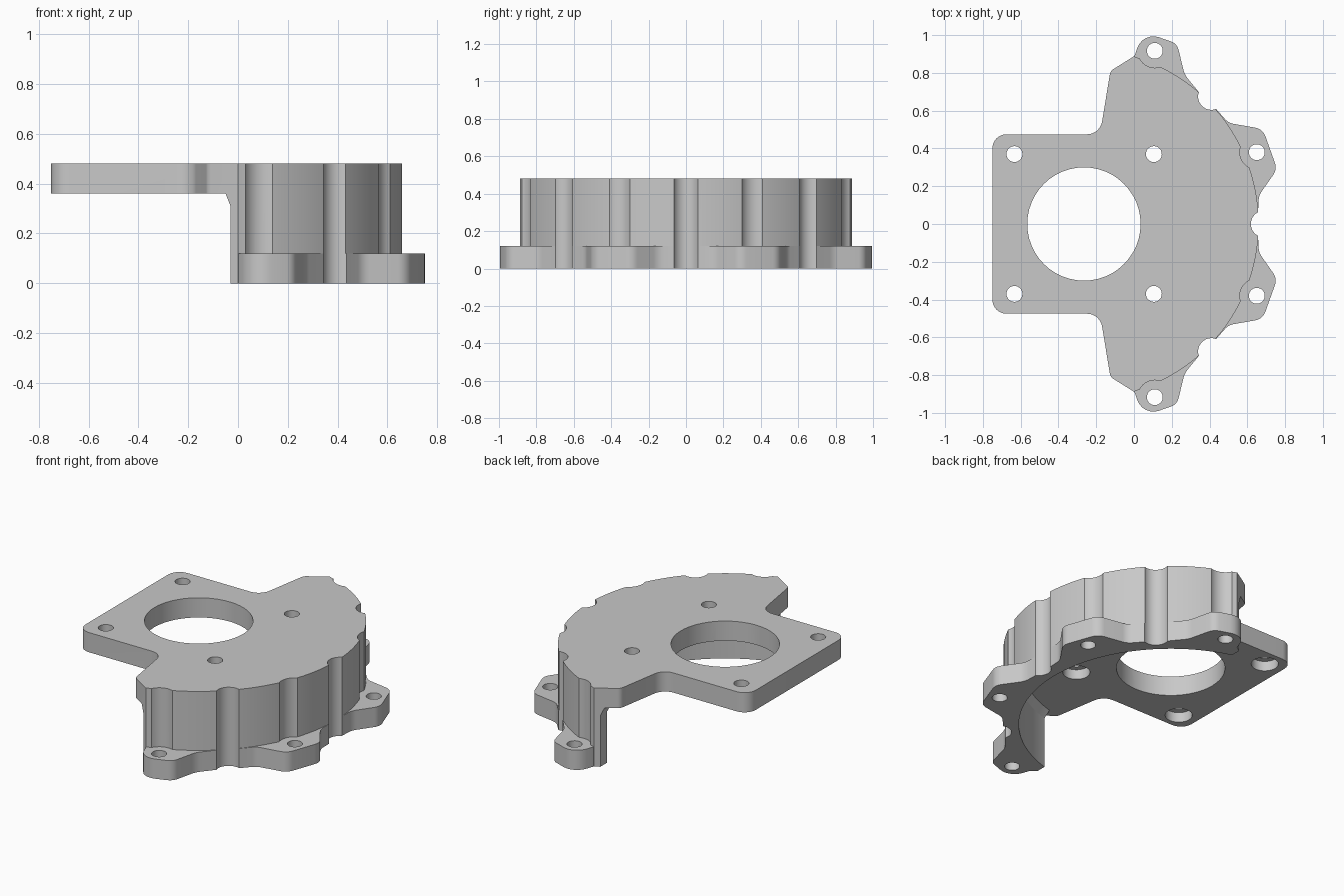
import bpy, bmesh, math
from mathutils import Vector

if "Cube" in bpy.data.objects:
    bpy.data.objects.remove(bpy.data.objects["Cube"])

CX, R_OUT, R_IN = -0.265, 0.925, 0.84   # shared axis of bore and curved wall
TOP, PLATE, FLANGE = 0.48, 0.36, 0.12   # heights

grey = bpy.data.materials.new("light grey metal")
grey.use_nodes = True
grey.diffuse_color = (0.58, 0.58, 0.58, 1)
grey.node_tree.nodes["Principled BSDF"].inputs["Base Color"].default_value = grey.diffuse_color


def loft(name, rings):
    """Closed solid through equal-length rings of 3D points."""
    bm = bmesh.new()
    loops = [[bm.verts.new(p) for p in ring] for ring in rings]
    bm.faces.new(loops[0])
    bm.faces.new(loops[-1])
    for a, b in zip(loops, loops[1:]):
        for i in range(len(a)):
            j = (i + 1) % len(a)
            bm.faces.new((a[i], a[j], b[j], b[i]))
    bmesh.ops.recalc_face_normals(bm, faces=bm.faces)
    mesh = bpy.data.meshes.new(name)
    bm.to_mesh(mesh)
    bm.free()
    mesh.materials.append(grey)
    obj = bpy.data.objects.new(name, mesh)
    bpy.context.collection.objects.link(obj)
    return obj


def prism(name, outline, z0, z1):
    return loft(name, [[(x, y, z) for x, y in outline] for z in (z0, z1)])


def circle(x, y, r, n=48):
    return [(x + r * math.cos(2 * math.pi * i / n), y + r * math.sin(2 * math.pi * i / n))
            for i in range(n)]


def rounded(corners, steps=6):
    """Polygon of (x, y, radius) corners with filleted corners."""
    out = []
    for i, (x, y, r) in enumerate(corners):
        p = Vector((x, y))
        if r == 0:
            out.append((x, y))
            continue
        u = (Vector(corners[i - 1][:2]) - p).normalized()
        v = (Vector(corners[(i + 1) % len(corners)][:2]) - p).normalized()
        half = u.angle(v) / 2
        c = p + (u + v).normalized() * (r / math.sin(half))
        t = r / math.tan(half)
        a, b = p + u * t - c, p + v * t - c
        ang = a.angle_signed(b)
        for k in range(steps + 1):
            s = -ang * k / steps
            out.append((c.x + a.x * math.cos(s) - a.y * math.sin(s),
                        c.y + a.x * math.sin(s) + a.y * math.cos(s)))
    return out


def combine(target, other, operation):
    mod = target.modifiers.new(operation.lower(), 'BOOLEAN')
    mod.operation, mod.object, mod.solver = operation, other, 'EXACT'
    bpy.context.view_layer.objects.active = target
    bpy.ops.object.modifier_apply(modifier=mod.name)
    bpy.data.objects.remove(other)


def cut_round(target, x, y, r, z0, z1):
    combine(target, prism("cutter", circle(x, y, r), z0, z1), 'DIFFERENCE')


# Full-height body: square motor plate flowing into a curved wall
half = [(-0.75, 0.475, 0.075), (-0.18, 0.475, 0.08), (-0.125, 0.81, 0.04), (0, 0.888, 0)]
start = math.acos((0.02 - CX) / R_OUT)
for i in range(40):
    a = start * (1 - i / 40)
    half.append((CX + R_OUT * math.cos(a), R_OUT * math.sin(a), 0))
outline = half + [(CX + R_OUT, 0, 0)] + [(x, -y, r) for x, y, r in reversed(half)]
body = prism("mounting_bracket", rounded(outline), 0, TOP)

ears = [(0.11, 0.917), (0.65, 0.38)]
ear_outlines = [
    [(0.05, 0.8, 0), (0.002, 0.888, 0), (0.048, 1.018, 0.09), (0.228, 0.955, 0.06),
     (0.268, 0.79, 0.12), (0.35, 0.69, 0), (0.3, 0.66, 0)],
    [(0.40, 0.58, 0), (0.43, 0.614, 0), (0.50, 0.535, 0.08), (0.682, 0.503, 0.07),
     (0.758, 0.29, 0.07), (0.66, 0.15, 0.1), (0.657, 0.06, 0), (0.60, 0.06, 0)],
]

for side in (1, -1):
    # Screw-head clearance pockets above the ears
    for x, y in ears:
        cut_round(body, x, side * y, 0.09, FLANGE, 0.6)
    # Low bolt ears around the wall foot
    for pts in ear_outlines:
        ear = prism("ear", [(x, side * y) for x, y in rounded(pts)], 0, FLANGE)
        combine(body, ear, 'UNION')

# Vertical scallops down the outside of the wall
for deg in (-45, 0, 45):
    a = math.radians(deg)
    cut_round(body, CX + 0.955 * math.cos(a), 0.955 * math.sin(a), 0.071, -0.1, 0.6)

# Round cavity below the plate, chamfered at its ceiling
cavity = loft("cavity", [[(x, y, z) for x, y in circle(CX, 0, r, 128)]
                         for r, z in ((R_IN, -0.1), (R_IN, 0.31), (R_IN - 0.025, PLATE))])
combine(body, cavity, 'DIFFERENCE')

# Open the wall at the plate side, with the same chamfer
profile = [(-1, -0.1), (-0.03, -0.1), (-0.03, 0.31), (-0.05, PLATE), (-1, PLATE)]
opening = loft("opening", [[(x, y, z) for x, z in profile] for y in (-1.2, 1.2)])
combine(body, opening, 'DIFFERENCE')

# Central bore, counterbored motor holes and ear holes
cut_round(body, CX, 0, 0.3, 0.2, 0.6)
for side in (1, -1):
    for x in (-0.633, 0.105):
        cut_round(body, x, side * 0.37, 0.042, 0.2, 0.6)
        cut_round(body, x, side * 0.37, 0.075, 0.2, PLATE + 0.06)
    for x, y in ears:
        cut_round(body, x, side * y, 0.042, -0.1, 0.2)

bpy.ops.object.select_all(action='DESELECT')
body.select_set(True)
bpy.context.view_layer.objects.active = body
bpy.ops.object.shade_smooth_by_angle(angle=math.radians(25))
